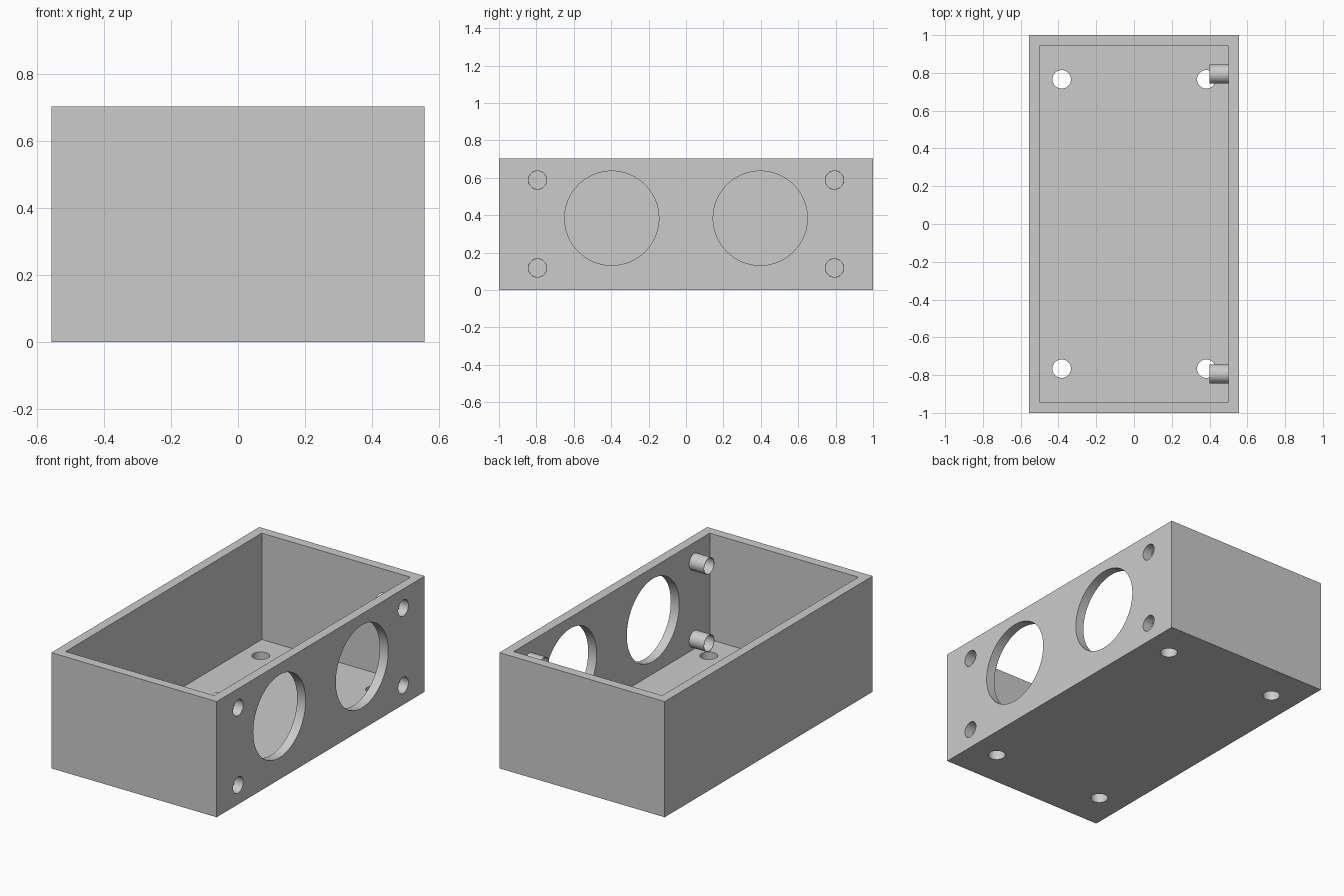
import bpy
import math

if "Cube" in bpy.data.objects:
    bpy.data.objects.remove(bpy.data.objects["Cube"], do_unlink=True)

W, L, H, T = 1.114, 2.0, 0.704, 0.057   # outer size and wall thickness
R = 0.049                               # small hole radius

grey = bpy.data.materials.new("light grey")
grey.use_nodes = True
colour = (0.6, 0.6, 0.6, 1)
grey.diffuse_color = colour
grey.node_tree.nodes["Principled BSDF"].inputs["Base Color"].default_value = colour


def block(name, size, centre):
    bpy.ops.mesh.primitive_cube_add(size=1, location=centre)
    ob = bpy.context.object
    ob.name, ob.scale = name, size
    bpy.ops.object.transform_apply(location=False, rotation=False, scale=True)
    ob.data.materials.append(grey)
    return ob


def rod(name, radius, length, centre, along_x=False, ends='NGON'):
    bpy.ops.mesh.primitive_cylinder_add(
        vertices=64, radius=radius, depth=length, location=centre,
        rotation=(0, math.pi / 2 if along_x else 0, 0), end_fill_type=ends)
    ob = bpy.context.object
    ob.name = name
    ob.data.materials.append(grey)
    return ob


def cut(target, cutter):
    cutter.hide_render = True
    bpy.context.view_layer.objects.active = target
    mod = target.modifiers.new("cut", 'BOOLEAN')
    mod.operation, mod.solver, mod.object = 'DIFFERENCE', 'EXACT', cutter
    bpy.ops.object.modifier_apply(modifier=mod.name)
    bpy.data.objects.remove(cutter, do_unlink=True)


def smooth(ob):
    bpy.ops.object.select_all(action='DESELECT')
    ob.select_set(True)
    bpy.context.view_layer.objects.active = ob
    bpy.ops.object.shade_smooth_by_angle(angle=math.radians(30))


# open-topped box
box = block("box", (W, L, H), (0, 0, H / 2))
cut(box, block("cavity", (W - 2 * T, L - 2 * T, H), (0, 0, T + H / 2)))

for side in (-1, 1):
    # large round openings in the left wall
    cut(box, rod("opening", 0.252, 4 * T, (W / 2 - T / 2, side * 0.397, 0.384), True))
    # floor screw holes
    for x in (-0.383, 0.383):
        cut(box, rod("floor_hole", R, 4 * T, (x, side * 0.766, T / 2)))
    # wall screw holes, each continued inwards by a thin sleeve
    for z, level in ((0.118, "lower"), (0.588, "upper")):
        y = side * 0.794
        cut(box, rod("wall_hole", R, 4 * T, (W / 2 - T / 2, y, z), True))
        inner, tip = W / 2 - T, 0.4
        end = "back" if side > 0 else "front"
        sleeve = rod(f"{level}_{end}_sleeve", R + 0.001, inner - tip,
                     ((inner + tip) / 2, y, z), True, 'NOTHING')
        wall = sleeve.modifiers.new("thickness", 'SOLIDIFY')
        wall.thickness, wall.offset = 0.002, -1
        bpy.context.view_layer.objects.active = sleeve
        bpy.ops.object.modifier_apply(modifier=wall.name)
        smooth(sleeve)

smooth(box)
